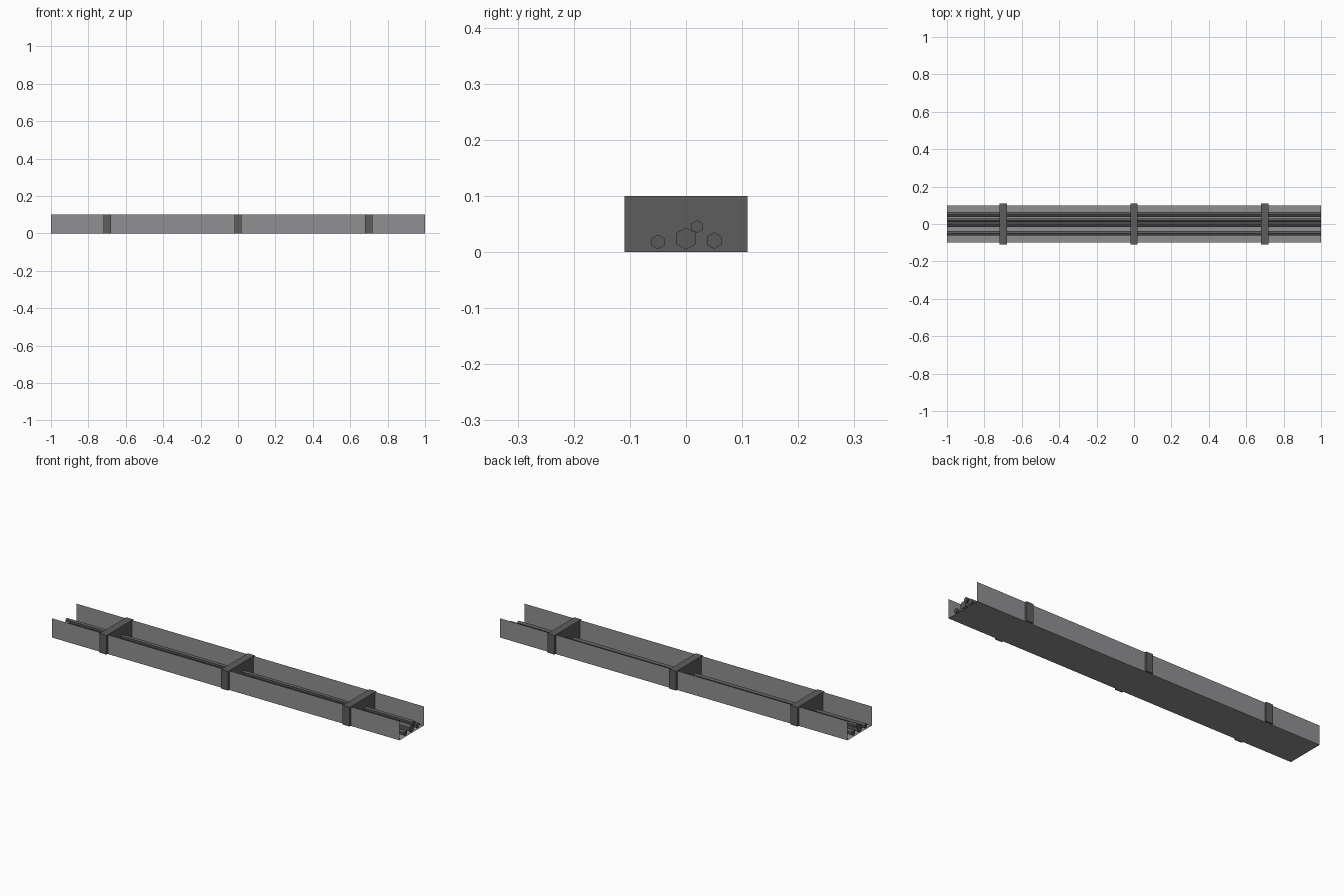
import bpy, bmesh, math

if "Cube" in bpy.data.objects:
    bpy.data.objects.remove(bpy.data.objects["Cube"])


def material(name, rgb):
    m = bpy.data.materials.new(name)
    m.diffuse_color = (*rgb, 1)
    m.use_nodes = True
    m.node_tree.nodes["Principled BSDF"].inputs["Base Color"].default_value = m.diffuse_color
    return m


GALVANISED = material("galvanised grey", (0.28, 0.28, 0.29))
BRACKET = material("bracket dark grey", (0.11, 0.11, 0.11))
CABLE = material("cable charcoal", (0.10, 0.10, 0.105))


def finish(bm, name, mat):
    mesh = bpy.data.meshes.new(name)
    bm.to_mesh(mesh)
    bm.free()
    mesh.materials.append(mat)
    ob = bpy.data.objects.new(name, mesh)
    bpy.context.collection.objects.link(ob)
    return ob


def extrude_profile(name, points, x0, x1, mat, closed):
    """Sweep a (y, z) profile along x; closed profiles get end caps."""
    bm = bmesh.new()
    a = [bm.verts.new((x0, y, z)) for y, z in points]
    b = [bm.verts.new((x1, y, z)) for y, z in points]
    n = len(points)
    for i in range(n if closed else n - 1):
        j = (i + 1) % n
        bm.faces.new((a[i], a[j], b[j], b[i]))
    if closed:
        bm.faces.new(a)
        bm.faces.new(b)
    bmesh.ops.recalc_face_normals(bm, faces=bm.faces)
    return finish(bm, name, mat)


# open U-shaped sheet tray
extrude_profile("tray", [(-0.1, 0.1), (-0.1, 0), (0.1, 0), (0.1, 0.1)],
                -1, 1, GALVANISED, False)

# solid brackets wrapping the tray
for i, x in enumerate((-0.7, 0, 0.7)):
    section = [(-0.11, 0.0005), (0.11, 0.0005), (0.11, 0.1), (-0.11, 0.1)]
    extrude_profile(f"bracket_{i + 1}", section, x - 0.02, x + 0.02, BRACKET, True)

# six-sided cables: y, z, radius
for i, (y, z, r) in enumerate(((-0.05, 0.018, 0.013), (0, 0.024, 0.02),
                               (0.05, 0.0205, 0.015), (0.02, 0.0455, 0.0115))):
    ring = [(y + r * math.sin(k * math.pi / 3), z + r * math.cos(k * math.pi / 3))
            for k in range(6)]
    extrude_profile(f"cable_{i + 1}", ring, -1, 1, CABLE, True)
